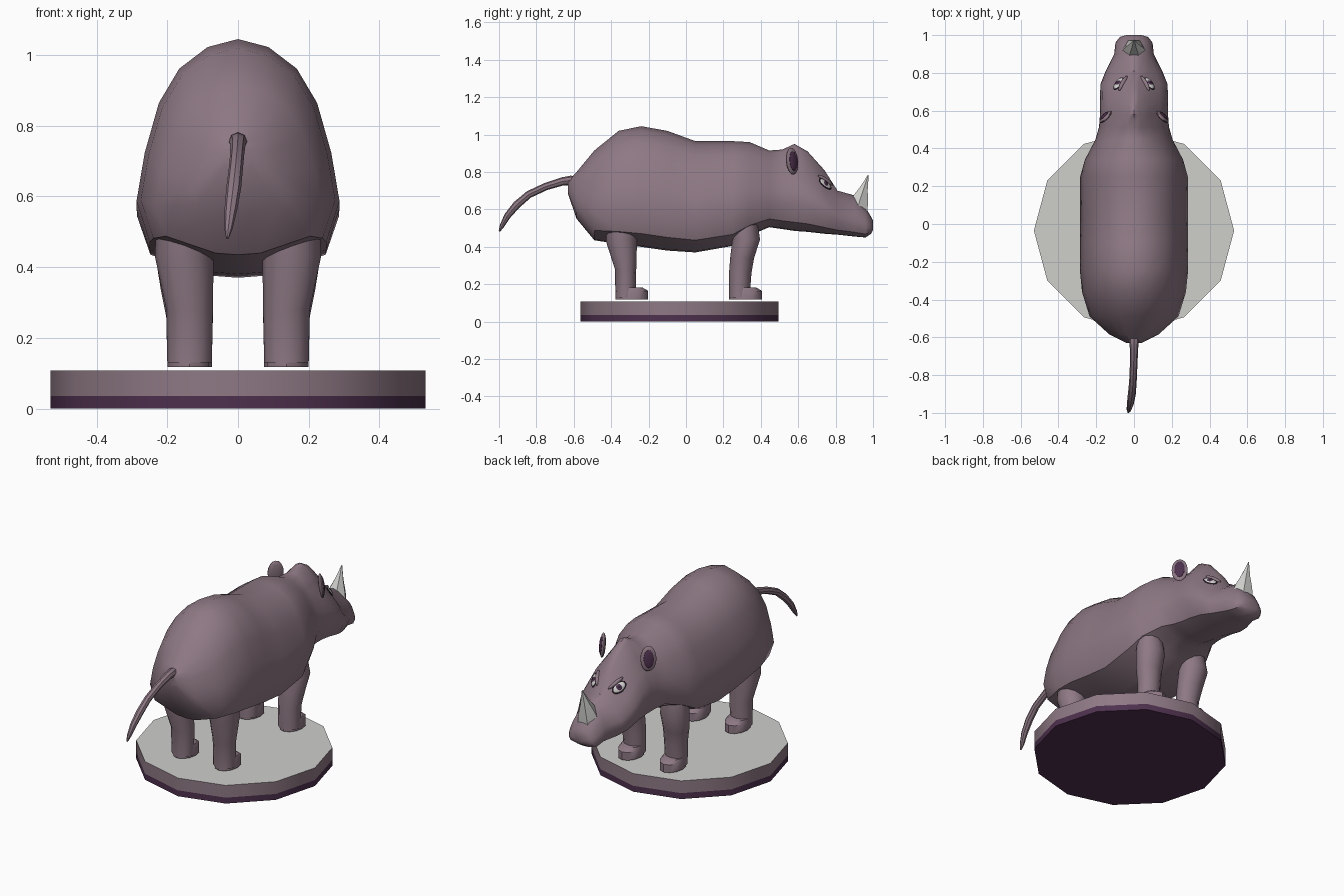
import bpy, bmesh, math
from mathutils import Vector, Matrix
from mathutils.bvhtree import BVHTree

if "Cube" in bpy.data.objects:
    bpy.data.objects.remove(bpy.data.objects["Cube"])


def material(name, rgb):
    m = bpy.data.materials.new(name)
    m.diffuse_color = (*rgb, 1)
    m.use_nodes = True
    m.node_tree.nodes["Principled BSDF"].inputs["Base Color"].default_value = m.diffuse_color
    return m


HIDE = material("mauve hide", (0.27, 0.19, 0.23))
PURPLE = material("dark purple", (0.075, 0.03, 0.075))
PALE = material("pale grey", (0.62, 0.62, 0.60))
BLACK = material("near black", (0.02, 0.012, 0.02))


def finish(bm, name, *mats):
    bmesh.ops.recalc_face_normals(bm, faces=bm.faces)
    me = bpy.data.meshes.new(name)
    bm.to_mesh(me)
    bm.free()
    ob = bpy.data.objects.new(name, me)
    bpy.context.collection.objects.link(ob)
    for m in mats:
        me.materials.append(m)
    return ob


def loft(bm, rings):
    """Skin a list of equal-length point rings and cap both ends."""
    vs = [[bm.verts.new(p) for p in r] for r in rings]
    n = len(vs[0])
    for a, b in zip(vs, vs[1:]):
        for i in range(n):
            j = (i + 1) % n
            bm.faces.new((a[i], a[j], b[j], b[i]))
    bm.faces.new(vs[0])
    bm.faces.new(vs[-1])


def ellipse(c, u, v, n):
    return [Vector(c) + Vector(u) * math.cos(2 * math.pi * i / n)
            + Vector(v) * math.sin(2 * math.pi * i / n) for i in range(n)]


def flat_stack(rows, n):
    """Horizontal ellipses: (x, y, z, rx, ry)."""
    return [ellipse((x, y, z), (rx, 0, 0), (0, ry, 0), n) for x, y, z, rx, ry in rows]


def tube(path, n):
    """Rings square to a path: (x, y, z, radius)."""
    pts = [Vector(p[:3]) for p in path]
    rings = []
    for i, p in enumerate(path):
        t = (pts[min(i + 1, len(pts) - 1)] - pts[max(i - 1, 0)]).normalized()
        v = t.cross(Vector((1, 0, 0))).normalized()
        rings.append(ellipse(pts[i], v.cross(t) * p[3], v * p[3], n))
    return rings


def ellipsoid(name, c, axes, radii, mat):
    m = Matrix(axes).transposed().to_4x4() @ Matrix.Diagonal((*radii, 1))
    bm = bmesh.new()
    bmesh.ops.create_uvsphere(bm, u_segments=14, v_segments=8, radius=1,
                              matrix=Matrix.Translation(c) @ m)
    return finish(bm, name, mat)


# Plinth: twelve sides, dark foot band, pale top
bm = bmesh.new()
loft(bm, flat_stack([(0, -0.035, z, 0.53, 0.53) for z in (0, 0.035, 0.108)], 12))
base = finish(bm, "plinth", HIDE, PURPLE, PALE)
for f in base.data.polygons:
    f.material_index = 2 if f.center.z > 0.1 else 1 if f.center.z < 0.03 else 0

# Body and head: one skin, half sections blend from barrel to face
BARREL = [(0, 1), (.3, .965), (.58, .87), (.78, .72), (.92, .5), (1, .29), (.87, .11), (.27, .01), (0, 0)]
FACE = [(0, 1), (.14, .97), (.45, .8), (.75, .64), (.94, .48), (1, .32), (.8, .1), (.35, .01), (0, 0)]
rows = [  # y, top, bottom, half width, blend
    (-.63, .75, .68, .04, 0), (-.585, .80, .55, .13, 0), (-.49, .915, .435, .235, 0),
    (-.36, 1.02, .415, .275, 0), (-.24, 1.045, .40, .287, 0), (-.1, 1.02, .38, .287, 0),
    (.05, .965, .37, .285, 0), (.25, .965, .405, .285, 0), (.34, .96, .46, .26, 0),
    (.445, .915, .505, .205, .3), (.515, .92, .495, .185, .6), (.58, .95, .485, .18, 1),
    (.65, .91, .48, .18, 1), (.74, .81, .47, .178, 1), (.81, .70, .465, .15, .7),
    (.90, .675, .455, .105, .3), (.96, .61, .45, .098, 0), (.99, .56, .47, .075, 0),
    (1.0, .54, .49, .04, 0)]
rings = []
for y, top, bot, w, k in rows:
    half = []
    for (ax, az), (bx, bz) in zip(BARREL, FACE):
        half.append(((ax + (bx - ax) * k) * w, bot + (az + (bz - az) * k) * (top - bot)))
    loop = half + [(-x, z) for x, z in half[-2:0:-1]]
    rings.append([Vector((x, y, z)) for x, z in loop])
bm = bmesh.new()
loft(bm, rings)
bmesh.ops.recalc_face_normals(bm, faces=bm.faces)
skin = BVHTree.FromBMesh(bm)
finish(bm, "body_and_head", HIDE)

# Legs with forward-reaching feet
REAR = [(.137, -.323, .13, .063, .054), (.137, -.323, .28, .066, .057),
        (.152, -.345, .43, .083, .083), (.150, -.345, .58, .080, .083)]
FRONT = [(.137, .285, .13, .063, .055), (.137, .290, .26, .066, .060),
         (.145, .300, .34, .074, .064), (.152, .322, .44, .083, .074), (.150, .312, .56, .070, .065)]
for side, s in (("right", 1), ("left", -1)):
    for end, leg in (("rear", REAR), ("front", FRONT)):
        x, y = leg[0][0], leg[0][1] + .033
        foot = [(x, y, .118, .063, .087), (x, y, .165, .063, .087), (x, y - .012, .182, .058, .07)]
        bm = bmesh.new()
        for part in (leg, foot):
            loft(bm, flat_stack([(s * r[0], *r[1:]) for r in part], 12))
        finish(bm, f"{side}_{end}_leg", HIDE)

# Tail
bm = bmesh.new()
loft(bm, tube([(0, -.58, .75, .02), (0, -.615, .755, .026), (0, -.66, .75, .022), (-.002, -.75, .722, .02),
               (-.006, -.84, .68, .02), (-.012, -.905, .625, .021), (-.02, -.955, .565, .018),
               (-.027, -.985, .51, .012), (-.03, -.998, .482, .004)], 8))
finish(bm, "tail", HIDE)

# Nose horn
bm = bmesh.new()
loft(bm, tube([(0, .915, .60, .066), (0, .93, .65, .052), (0, .95, .71, .026), (0, .975, .785, .002)], 6))
finish(bm, "nose_horn", PALE)

for side, s in (("right", 1), ("left", -1)):
    # Ear shell and dark lining, facing outward and forward
    n = Vector((s * .7, .7, .1)).normalized()
    u = n.cross(Vector((0, 0, 1))).normalized()
    axes = (u, n, u.cross(n))
    c = Vector((s * .15, .567, .858))
    ellipsoid(side + "_ear", c, axes, (.045, .014, .072), HIDE)
    ellipsoid(side + "_ear_lining", c + n * .010, axes, (.029, .008, .052), PURPLE)

    # Eye set on the skin, slanting down toward the nose
    look = Vector((s * .5, .6, .6)).normalized()
    hit, n, _, _ = skin.ray_cast(Vector((s * .08, .742, .735)) + look * .3, -look)
    u = Vector((-s * .5, .6, -.6))
    u = (u - n * u.dot(n)).normalized()
    v = n.cross(u)
    if v.z < 0:
        v = -v
    axes = (u, v, n)
    ellipsoid(side + "_eye_rim", hit, axes, (.046, .029, .006), BLACK)
    ellipsoid(side + "_eye_white", hit, axes, (.040, .024, .010), PALE)
    ellipsoid(side + "_iris", hit + n * .006, axes, (.018, .018, .006), PURPLE)
    ellipsoid(side + "_pupil", hit + n * .009, axes, (.008, .008, .004), BLACK)
    ellipsoid(side + "_brow", hit + v * .030, axes, (.052, .011, .014), HIDE)

# Smooth shading with hard edges kept
bpy.ops.object.select_all(action='SELECT')
bpy.context.view_layer.objects.active = base
bpy.ops.object.shade_smooth_by_angle(angle=math.radians(40))
